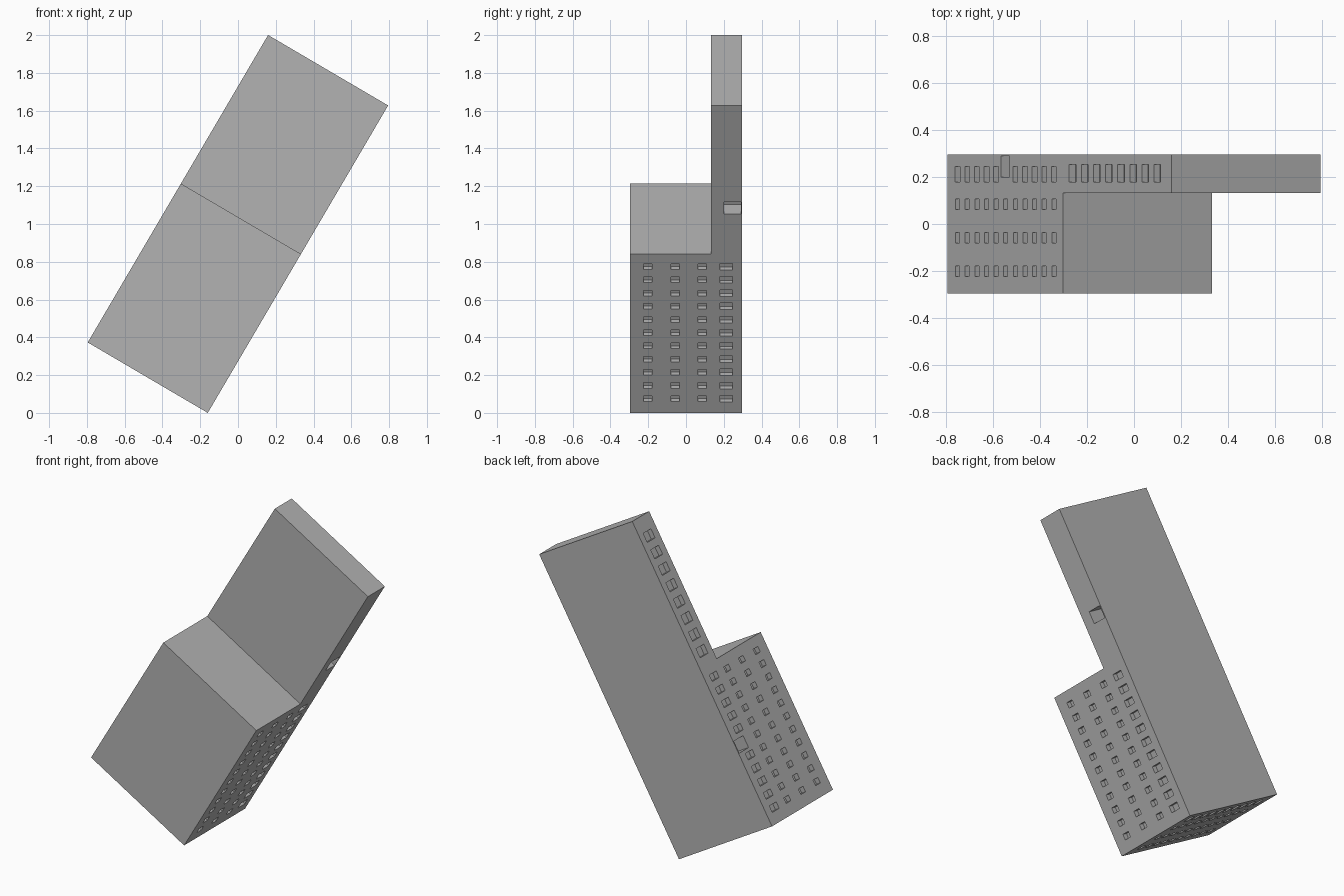
import bpy, bmesh, math
from mathutils import Matrix

cube = bpy.data.objects.get("Cube")
if cube:
    bpy.data.objects.remove(cube, do_unlink=True)

WIDTH, HEIGHT, BLOCK = 0.737, 1.887, 0.975
BACK, STEP_Y = 0.297, 0.132
DEPTH = 0.03
TILT = math.radians(30.4)

grey = bpy.data.materials.new("concrete grey")
grey.use_nodes = True
grey.diffuse_color = (0.45, 0.45, 0.45, 1)
grey.node_tree.nodes["Principled BSDF"].inputs["Base Color"].default_value = (0.45, 0.45, 0.45, 1)


def make_object(name, bm):
    bmesh.ops.recalc_face_normals(bm, faces=bm.faces)
    mesh = bpy.data.meshes.new(name)
    bm.to_mesh(mesh)
    bm.free()
    mesh.materials.append(grey)
    obj = bpy.data.objects.new(name, mesh)
    bpy.context.collection.objects.link(obj)
    return obj


def add_box(bm, centre, size):
    matrix = Matrix.Translation(centre) @ Matrix.Diagonal((*size, 1))
    bmesh.ops.create_cube(bm, size=1, matrix=matrix)


# Stepped building: tall back slab and lower front block
bm = bmesh.new()
profile = [(-BACK, 0), (BACK, 0), (BACK, HEIGHT), (STEP_Y, HEIGHT),
           (STEP_Y, BLOCK), (-BACK, BLOCK)]
face = bm.faces.new([bm.verts.new((0, y, z)) for y, z in profile])
side = bmesh.ops.extrude_face_region(bm, geom=[face])["geom"]
bmesh.ops.translate(bm, vec=(-WIDTH, 0, 0),
                    verts=[g for g in side if isinstance(g, bmesh.types.BMVert)])
building = make_object("tilted_building", bm)

# Window recesses, measured before the building is tilted
bm = bmesh.new()
columns = [(-0.202, 0.045), (-0.058, 0.045), (0.085, 0.045), (0.212, 0.066)]
for y, wide in columns:
    tall = 0.04 if wide > 0.05 else 0.034
    for row in range(11):
        z = 0.087 + 0.081 * row
        for x in (0, -WIDTH):
            # The large opening takes the place of one right-hand window
            if x < 0 and wide > 0.05 and row == 5:
                continue
            add_box(bm, (x, y, z), (2 * DEPTH, wide, tall))
    # Underside windows
    for row in range(10):
        add_box(bm, (-0.076 - 0.065 * row, y, 0), (0.034, wide, 2 * DEPTH))

# Single column on the upper slab
for row in range(8):
    add_box(bm, (-WIDTH, 0.217, 1.055 + 0.102 * row), (2 * DEPTH, 0.075, 0.056))

# Large openings near the back edge
add_box(bm, (-WIDTH, 0.245, 0.488), (0.2, 0.09, 0.074))
add_box(bm, (0, 0.245, 1.258), (0.2, 0.09, 0.074))
cutter = make_object("window_cutter", bm)
cutter.hide_render = True

cut = building.modifiers.new("windows", 'BOOLEAN')
cut.operation = 'DIFFERENCE'
cut.solver = 'EXACT'
cut.object = cutter
graph = bpy.context.evaluated_depsgraph_get()
mesh = bpy.data.meshes.new_from_object(building.evaluated_get(graph))
building.modifiers.clear()
building.data = mesh
bpy.data.objects.remove(cutter, do_unlink=True)

# Lean the building onto its lower edge
mesh.transform(Matrix.Translation((-0.16, 0, 0)) @ Matrix.Rotation(TILT, 4, 'Y'))
